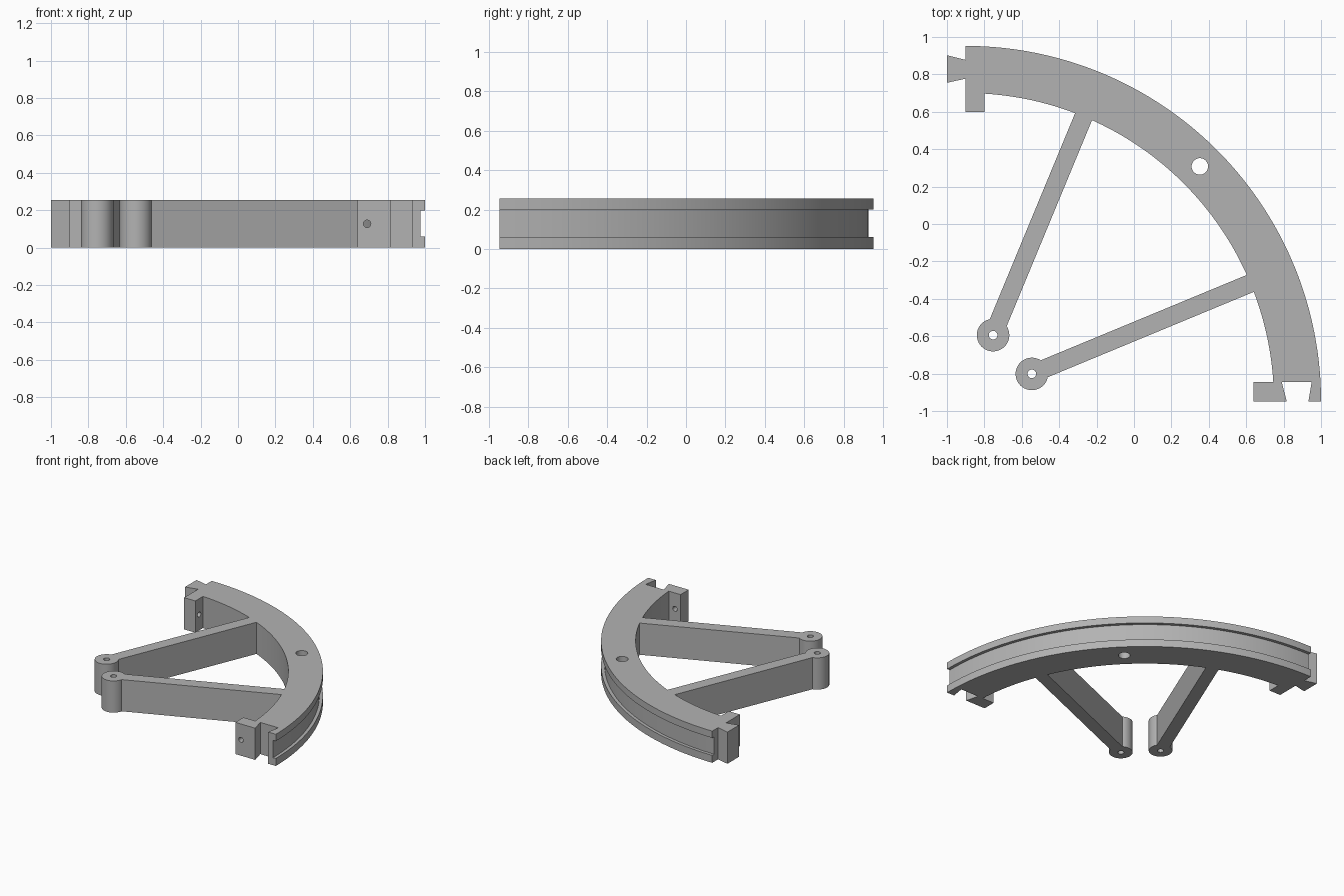
import bpy, bmesh, math
from mathutils import Vector

if "Cube" in bpy.data.objects:
    bpy.data.objects.remove(bpy.data.objects["Cube"])

H = 0.255                      # overall height
CX, CY = -0.9, -0.948          # centre of the arc
R_OUT, R_IN = 1.9, 1.648       # rim radii
R_BOSS = 0.383                 # distance of the bosses from the arc centre

grey = bpy.data.materials.new("plain grey")
grey.diffuse_color = (0.45, 0.45, 0.45, 1)
grey.use_nodes = True
grey.node_tree.nodes["Principled BSDF"].inputs["Base Color"].default_value = grey.diffuse_color


def finish(bm, name):
    bmesh.ops.recalc_face_normals(bm, faces=bm.faces)
    me = bpy.data.meshes.new(name)
    bm.to_mesh(me)
    bm.free()
    me.materials.append(grey)
    ob = bpy.data.objects.new(name, me)
    bpy.context.collection.objects.link(ob)
    return ob


def prism(name, pts, z0=0.0, z1=H):
    bm = bmesh.new()
    f = bm.faces.new([bm.verts.new((x, y, z0)) for x, y in pts])
    top = bmesh.ops.extrude_face_region(bm, geom=[f])["geom"]
    bmesh.ops.translate(bm, vec=(0, 0, z1 - z0),
                        verts=[v for v in top if isinstance(v, bmesh.types.BMVert)])
    return finish(bm, name)


def cylinder(name, loc, r, length, axis="Z", n=40):
    bm = bmesh.new()
    bmesh.ops.create_cone(bm, cap_ends=True, segments=n, radius1=r, radius2=r, depth=length)
    turn = Vector((0, 0, 1)).rotation_difference(
        {"X": Vector((1, 0, 0)), "Y": Vector((0, 1, 0)), "Z": Vector((0, 0, 1))}[axis])
    bm.transform(turn.to_matrix().to_4x4())
    bmesh.ops.translate(bm, vec=loc, verts=bm.verts)
    return finish(bm, name)


def polar(r, a, side=0.0):
    return (CX + r * math.cos(a) - side * math.sin(a),
            CY + r * math.sin(a) + side * math.cos(a))


def combine(target, other, op):
    m = target.modifiers.new(op.lower(), "BOOLEAN")
    m.operation, m.solver, m.object = op, "EXACT", other
    bpy.context.view_layer.objects.active = target
    bpy.ops.object.modifier_apply(modifier=m.name)
    bpy.data.objects.remove(other)


# Quarter rim: grooved cross-section swept through 90 degrees
section = [(R_IN, 0), (R_OUT, 0), (R_OUT, 0.06), (R_OUT - 0.025, 0.06),
           (R_OUT - 0.025, 0.2), (R_OUT, 0.2), (R_OUT, H), (R_IN, H)]
STEPS = 72
bm = bmesh.new()
rows = [[bm.verts.new((*polar(r, math.pi / 2 * i / STEPS), z)) for r, z in section]
        for i in range(STEPS + 1)]
for a, b in zip(rows, rows[1:]):
    for k in range(len(section)):
        j = (k + 1) % len(section)
        bm.faces.new((a[k], a[j], b[j], b[k]))
bm.faces.new(rows[0])
bm.faces.new(rows[-1])
frame = finish(bm, "quarter_rim_frame")

# Dovetail tab on one end and the bolting flanges on both
combine(frame, prism("dovetail_tab", [(CX + 0.02, CY + 1.73), (CX, CY + 1.725), (-1, CY + 1.703),
                                      (-1, CY + 1.85), (CX, CY + 1.825), (CX + 0.02, CY + 1.82)]), "UNION")
combine(frame, prism("left_flange", [(-0.9, 0.6), (-0.8, 0.6), (-0.8, 0.74), (-0.9, 0.74)]), "UNION")
combine(frame, prism("right_flange", [(0.64, CY), (0.78, CY), (0.78, -0.845), (0.64, -0.845)]), "UNION")

# Two radial arms ending in round bosses
for deg in (22.5, 67.5):
    a = math.radians(deg)
    arm = [polar(R_BOSS, a, -0.049), polar(R_IN + 0.05, a, -0.049),
           polar(R_IN + 0.05, a, 0.049), polar(R_BOSS, a, 0.049)]
    combine(frame, prism("arm", arm), "UNION")
    hub = (*polar(R_BOSS, a), H / 2)
    combine(frame, cylinder("boss", hub, 0.087, H), "UNION")
    combine(frame, cylinder("boss_bore", hub, 0.023, 1, n=24), "DIFFERENCE")

# Dovetail slot, rim hole and flange bolt holes
combine(frame, prism("dovetail_slot", [(CX + 1.719, CY - 0.01), (CX + 1.831, CY - 0.01),
                                       (CX + 1.85, -0.845), (CX + 1.69, -0.845)], -0.1, H + 0.1), "DIFFERENCE")
combine(frame, cylinder("rim_hole", (0.352, 0.308, H / 2), 0.044, 1), "DIFFERENCE")
combine(frame, cylinder("right_bolt_hole", (0.69, -0.9, H / 2), 0.02, 0.2, "Y", 24), "DIFFERENCE")
combine(frame, cylinder("left_bolt_hole", (-0.85, 0.65, H / 2), 0.02, 0.2, "X", 24), "DIFFERENCE")

# Smooth curved walls, crisp corners
bpy.ops.object.select_all(action="DESELECT")
frame.select_set(True)
bpy.context.view_layer.objects.active = frame
bpy.ops.object.shade_smooth_by_angle(angle=math.radians(25))
